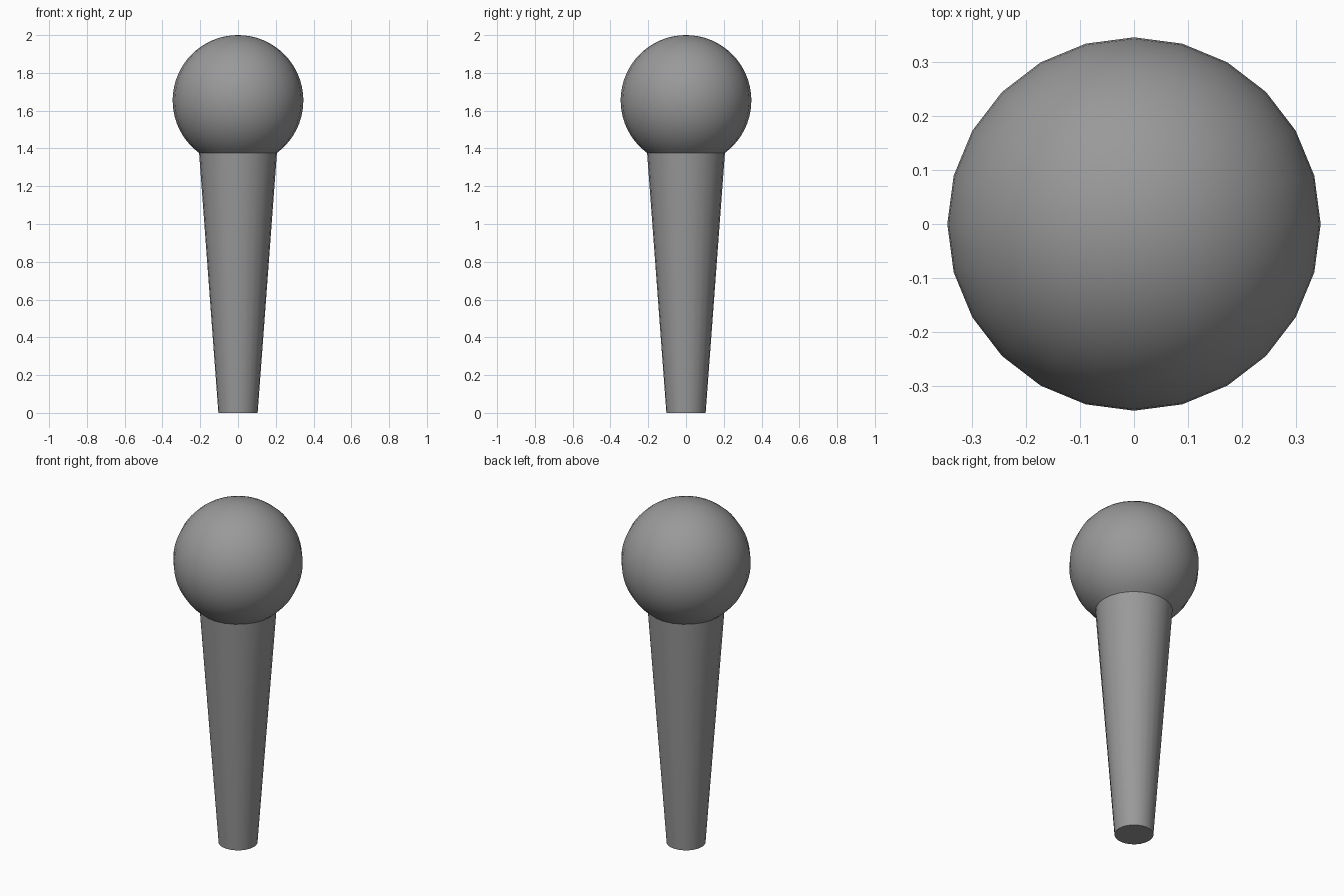
import bpy, bmesh, math

if "Cube" in bpy.data.objects:
    bpy.data.objects.remove(bpy.data.objects["Cube"])

SIDES = 24
BALL_R, BALL_Z = 0.346, 1.654
NECK_R, FOOT_R = 0.206, 0.104

grey = bpy.data.materials.new("dark_grey")
grey.diffuse_color = (0.32, 0.32, 0.32, 1)
grey.use_nodes = True
grey.node_tree.nodes["Principled BSDF"].inputs["Base Color"].default_value = grey.diffuse_color


def lathe(name, profile):
    """Revolve (radius, z) points about z; zero radius makes a pole."""
    bm = bmesh.new()
    verts = [bm.verts.new((r, 0, z)) for r, z in profile]
    edges = [bm.edges.new(pair) for pair in zip(verts, verts[1:])]
    bmesh.ops.spin(bm, geom=verts + edges, cent=(0, 0, 0), axis=(0, 0, 1),
                   angle=math.tau, steps=SIDES, use_duplicate=False)
    bmesh.ops.remove_doubles(bm, verts=bm.verts, dist=1e-4)
    bmesh.ops.recalc_face_normals(bm, faces=bm.faces)
    mesh = bpy.data.meshes.new(name)
    bm.to_mesh(mesh)
    bm.free()
    mesh.materials.append(grey)
    obj = bpy.data.objects.new(name, mesh)
    bpy.context.collection.objects.link(obj)
    bpy.ops.object.select_all(action='DESELECT')
    obj.select_set(True)
    bpy.context.view_layer.objects.active = obj
    bpy.ops.object.shade_smooth_by_angle(angle=math.radians(30))
    return obj


# Round head, ending where it meets the handle
end = math.pi - math.asin(NECK_R / BALL_R)
steps = 26
arc = [(BALL_R * math.sin(end * i / steps), BALL_Z + BALL_R * math.cos(end * i / steps))
       for i in range(steps + 1)]
lathe("ball_head", arc)

# Tapered handle with a flat closed foot
lathe("tapered_handle", [arc[-1], (FOOT_R, 0), (0, 0)])
